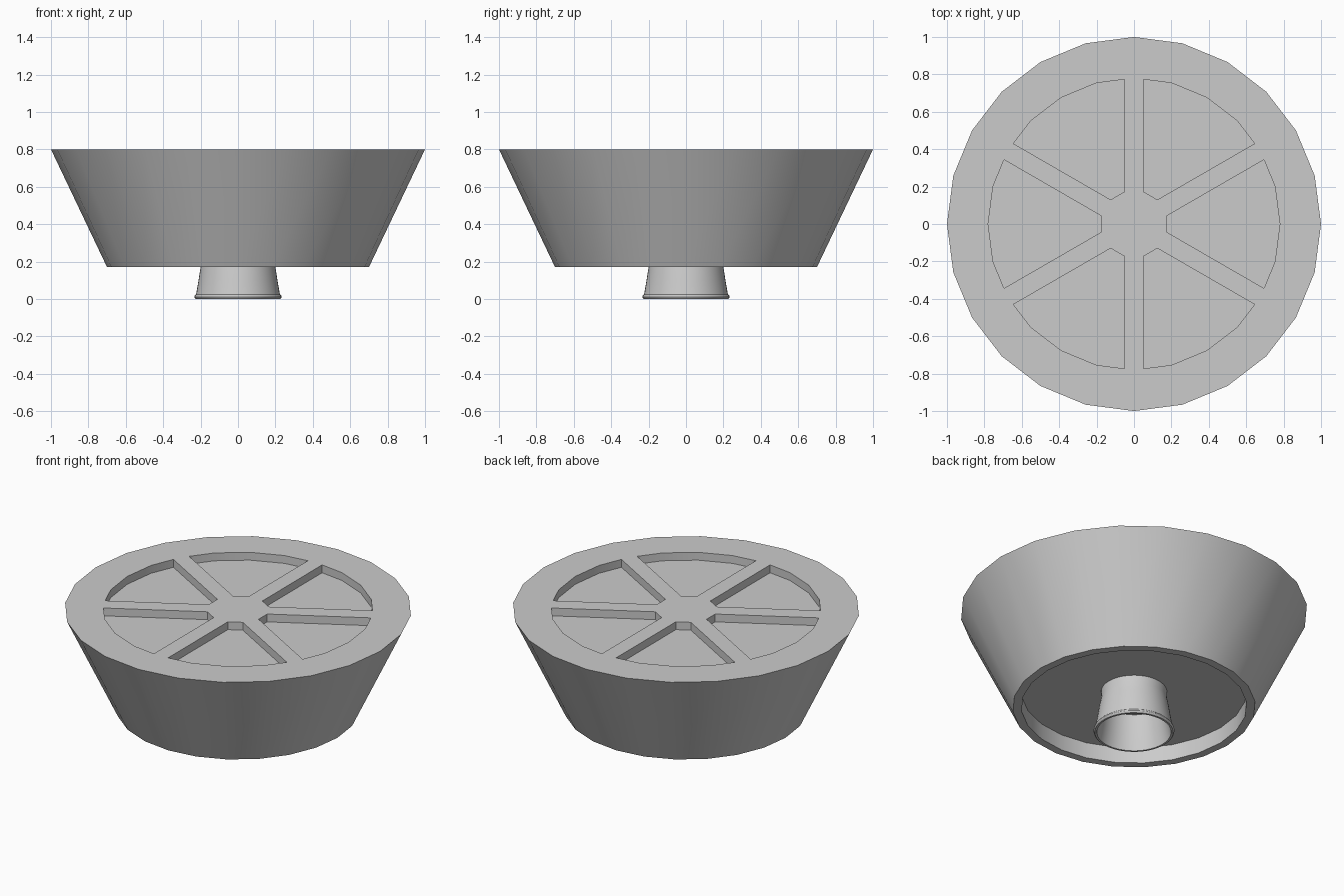
import bpy, bmesh
from math import sin, cos, tan, pi, radians

if "Cube" in bpy.data.objects:
    bpy.data.objects.remove(bpy.data.objects["Cube"])

def make_object(name, bm):
    bmesh.ops.recalc_face_normals(bm, faces=bm.faces)
    me = bpy.data.meshes.new(name)
    bm.to_mesh(me)
    bm.free()
    ob = bpy.data.objects.new(name, me)
    bpy.context.collection.objects.link(ob)
    return ob

def lathe(name, profile, sides, cap=True):
    """Revolve (radius, z) points; cap both ends with flat polygons."""
    bm = bmesh.new()
    rings = [[bm.verts.new((r * cos(2 * pi * i / sides), r * sin(2 * pi * i / sides), z))
              for i in range(sides)] for r, z in profile]
    for a, b in zip(rings, rings[1:]):
        for i in range(sides):
            j = (i + 1) % sides
            bm.faces.new((a[i], a[j], b[j], b[i]))
    if cap:
        bm.faces.new(rings[0])
        bm.faces.new(rings[-1])
    return make_object(name, bm)

def smooth(ob):
    bpy.ops.object.select_all(action='DESELECT')
    ob.select_set(True)
    bpy.context.view_layer.objects.active = ob
    bpy.ops.object.shade_smooth_by_angle(angle=radians(30))

# Tapered body with a shallow recess underneath
body = lathe("tapered_body", [(0.65, 0.27), (0.65, 0.17), (0.70, 0.17), (1.0, 0.80)], 24)

# Six wedge pockets between the spokes of the top
R, GAP, HUB, DEPTH = 0.78, 0.05, 0.175, 0.05
hub_y = HUB * tan(pi / 6) - GAP / cos(pi / 6)
bm = bmesh.new()
for k in range(6):
    # outer corner: where the spoke edge meets the 24-sided outline
    def arc_point(n):
        a = 15 * (n + 4 * k)
        # outline stays aligned with the 24 sides
        return R * cos(radians(a)), R * sin(radians(a))
    t = R * cos(radians(7.5)) / 1.0
    nx, ny = cos(radians(22.5)), sin(radians(22.5))
    sx, sy = cos(pi / 6), sin(pi / 6)
    s = (t - GAP * (sy * nx - sx * ny)) / (sx * nx + sy * ny)
    cx, cy = s * sx + GAP * sy, s * sy - GAP * sx
    c, d = cos(k * pi / 3), sin(k * pi / 3)
    rot = lambda x, y: (x * c - y * d, x * d + y * c)
    pts = [rot(HUB, -hub_y), rot(cx, -cy), arc_point(-1), arc_point(0), arc_point(1),
           rot(cx, cy), rot(HUB, hub_y)]
    low = [bm.verts.new((x, y, 0.80 - DEPTH)) for x, y in pts]
    high = [bm.verts.new((x, y, 0.90)) for x, y in pts]
    bm.faces.new(low)
    bm.faces.new(high)
    for i in range(len(pts)):
        j = (i + 1) % len(pts)
        bm.faces.new((low[i], low[j], high[j], high[i]))
cutter = make_object("pocket_cutter", bm)
cutter.hide_render = True

mod = body.modifiers.new("pockets", 'BOOLEAN')
mod.operation = 'DIFFERENCE'
mod.solver = 'EXACT'
mod.object = cutter
bpy.context.view_layer.objects.active = body
bpy.ops.object.modifier_apply(modifier=mod.name)
bpy.data.objects.remove(cutter)
smooth(body)

# Hollow flared stem with a small bead at its open end
stem = lathe("hollow_stem", [
    (0.19, 0.275), (0.19, 0.22), (0.20, 0.17), (0.211, 0.10), (0.224, 0.025),
    (0.231, 0.019), (0.233, 0.012), (0.231, 0.005), (0.226, 0.0),
    (0.214, 0.0), (0.195, 0.10), (0.18, 0.22)], 48)
smooth(stem)
